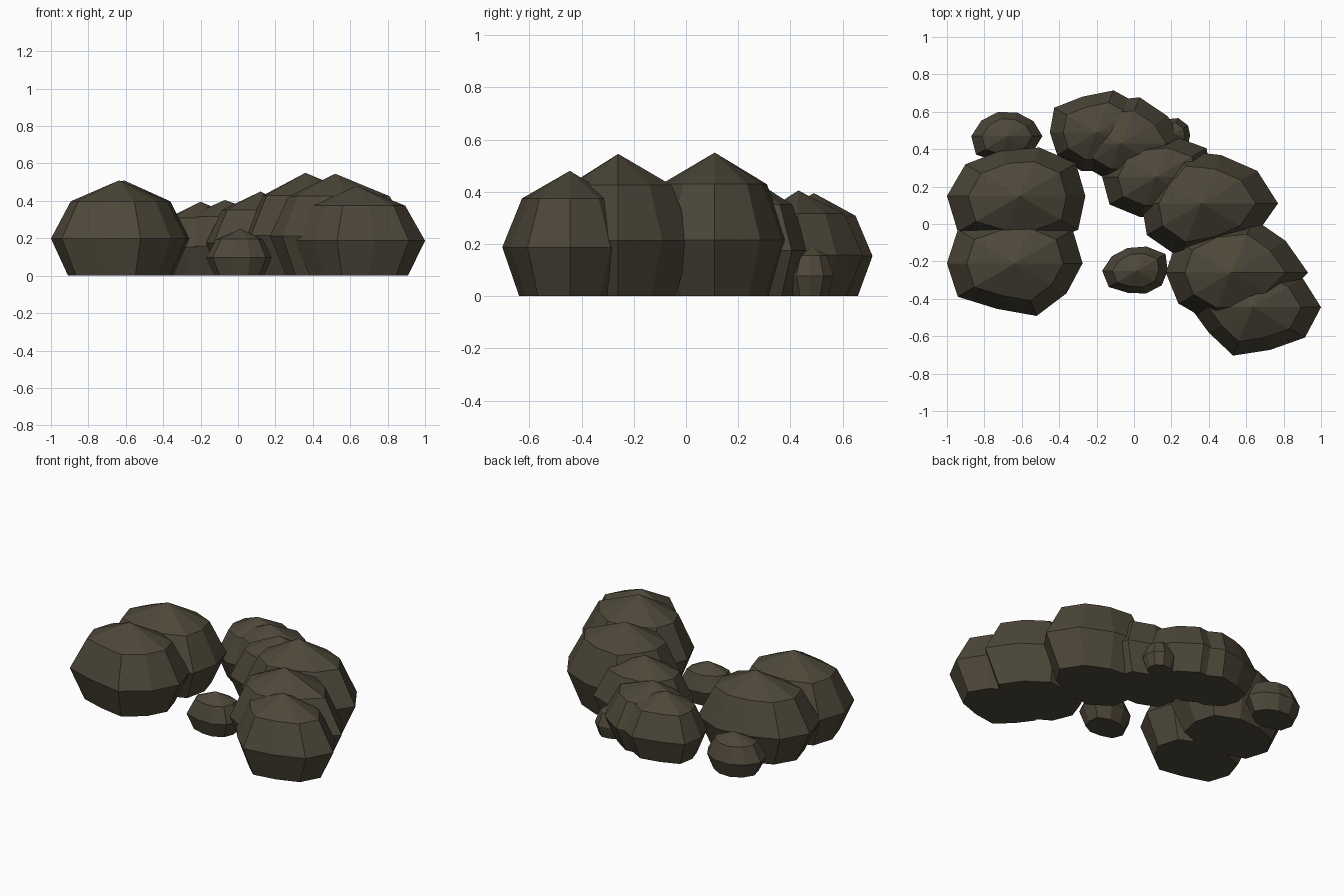
import bpy, bmesh, math

if "Cube" in bpy.data.objects:
    bpy.data.objects.remove(bpy.data.objects["Cube"])

stone = bpy.data.materials.new("dark brown stone")
stone.diffuse_color = (0.075, 0.063, 0.041, 1)
stone.use_nodes = True
stone.node_tree.nodes["Principled BSDF"].inputs["Base Color"].default_value = stone.diffuse_color

# ring (height fraction, width fraction) from the ground up
RINGS = [(0.0, 0.75), (0.39, 1.0), (0.78, 0.71)]
SQUASH = 0.8  # boulders are narrower in y


def boulder(name, x, y, height, radii):
    """Faceted boulder: three stacked ten-sided rings, flat base, pointed top."""
    bm = bmesh.new()
    n = len(radii)
    rings = []
    for hz, w in RINGS:
        ring = []
        for k, r in enumerate(radii):
            a = 2 * math.pi * k / n
            ring.append(bm.verts.new((w * r * math.cos(a),
                                      w * r * SQUASH * math.sin(a), hz * height)))
        rings.append(ring)
    tip = bm.verts.new((0, 0, height))
    bm.faces.new(rings[0][::-1])
    for k in range(n):
        j = (k + 1) % n
        for low, high in zip(rings, rings[1:]):
            bm.faces.new((low[k], low[j], high[j], high[k]))
        bm.faces.new((rings[-1][k], rings[-1][j], tip))
    mesh = bpy.data.meshes.new(name)
    bm.to_mesh(mesh)
    bm.free()
    mesh.materials.append(stone)
    obj = bpy.data.objects.new(name, mesh)
    obj.location = (x, y, 0)
    bpy.context.collection.objects.link(obj)


# left group
boulder("left_front_boulder", -0.635, -0.21, 0.51,
        [.36, .38, .35, .33, .38, .365, .38, .32, .37, .34])
boulder("left_back_boulder", -0.61, 0.15, 0.51,
        [.35, .37, .34, .32, .36, .39, .41, .34, .34, .385])
boulder("left_small_rock", -0.675, 0.47, 0.25,
        [.185, .17, .165, .17, .175, .195, .21, .18, .18, .17])

# back group
boulder("back_boulder", -0.2, 0.49, 0.395,
        [.30, .30, .295, .25, .28, .25, .26, .27, .27, .27])
boulder("back_middle_boulder", -0.07, 0.43, 0.405,
        [.34, .31, .325, .30, .28, .28, .25, .25, .25, .30])
boulder("back_small_rock", 0.2, 0.475, 0.2,
        [.10, .11, .12, .11, .11, .10, .11, .11, .11, .11])

# right group
boulder("inner_boulder", 0.12, 0.25, 0.45,
        [.30, .33, .29, .27, .28, .29, .31, .28, .28, .28])
boulder("right_back_boulder", 0.36, 0.11, 0.55,
        [.41, .37, .34, .37, .30, .32, .36, .38, .33, .36])
boulder("right_middle_boulder", 0.52, -0.26, 0.545,
        [.41, .36, .38, .35, .36, .35, .35, .35, .33, .32])
boulder("right_front_boulder", 0.635, -0.445, 0.48,
        [.365, .33, .32, .30, .33, .335, .29, .34, .30, .345])

# lone rock in the middle
boulder("centre_small_rock", 0.015, -0.25, 0.25,
        [.165, .19, .17, .16, .165, .185, .185, .155, .16, .165])
